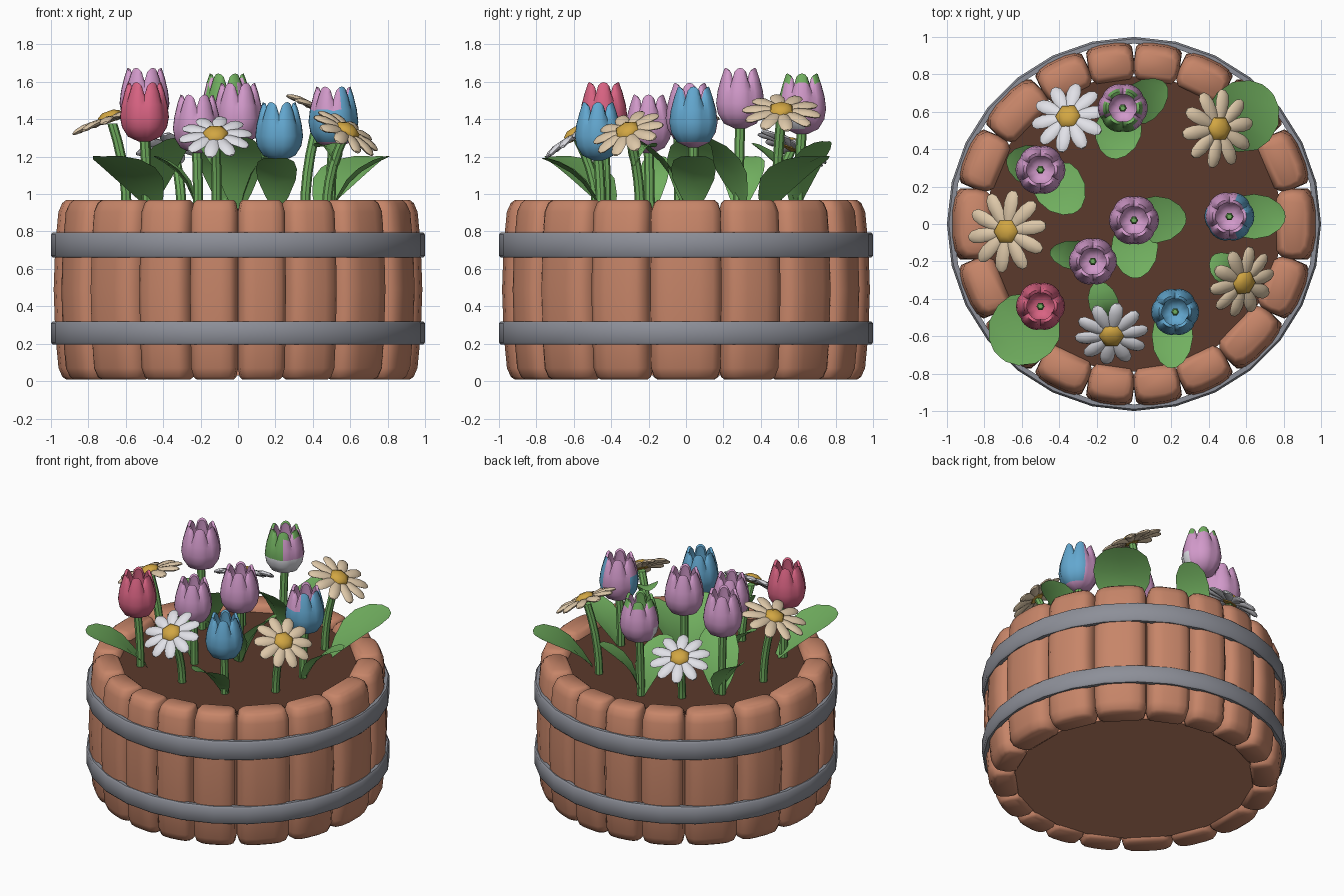
import bpy, bmesh
from math import sin, cos, pi, radians, sqrt
from mathutils import Vector, Matrix

cube = bpy.data.objects.get("Cube")
if cube:
    bpy.data.objects.remove(cube, do_unlink=True)


def material(name, rgb):
    m = bpy.data.materials.new(name)
    m.use_nodes = True
    color = (*rgb, 1)
    m.diffuse_color = color
    bsdf = m.node_tree.nodes["Principled BSDF"]
    bsdf.inputs["Base Color"].default_value = color
    bsdf.inputs["Roughness"].default_value = 0.8
    return m


WOOD = material("terracotta_wood", (0.57, 0.235, 0.14))
SOIL = material("dark_soil", (0.105, 0.042, 0.025))
METAL = material("grey_metal", (0.265, 0.275, 0.315))
GREEN = material("leaf_green", (0.165, 0.43, 0.115))
LILAC = material("lilac", (0.64, 0.32, 0.59))
ROSE = material("rose_red", (0.69, 0.125, 0.225))
BLUE = material("sky_blue", (0.125, 0.39, 0.63))
WHITE = material("white", (0.75, 0.75, 0.80))
CREAM = material("cream", (0.72, 0.57, 0.39))
YELLOW = material("yellow", (0.64, 0.38, 0.055))
GROUND = 0.92


def loft(bm, rings, mat=0, closed=True, caps=True):
    """Skin a list of rings, or open strips, with quads."""
    rows = [[bm.verts.new(p) for p in ring] for ring in rings]
    n = len(rows[0])
    faces = []
    for a, b in zip(rows, rows[1:]):
        for i in range(n if closed else n - 1):
            j = (i + 1) % n
            faces.append(bm.faces.new((a[i], a[j], b[j], b[i])))
    if closed and caps:
        faces += [bm.faces.new(rows[0][::-1]), bm.faces.new(rows[-1])]
    for f in faces:
        f.material_index = mat


def circle(r, z, n, x=0, y=0):
    return [Vector((x + r * cos(2 * pi * i / n), y + r * sin(2 * pi * i / n), z)) for i in range(n)]


def finish(name, bm, mats, angle=40, matrix=None):
    me = bpy.data.meshes.new(name)
    bm.to_mesh(me)
    bm.free()
    for m in mats:
        me.materials.append(m)
    ob = bpy.data.objects.new(name, me)
    bpy.context.collection.objects.link(ob)
    if matrix:
        ob.matrix_world = matrix
    bpy.ops.object.select_all(action='DESELECT')
    ob.select_set(True)
    bpy.context.view_layer.objects.active = ob
    bpy.ops.object.shade_smooth_by_angle(angle=radians(angle))


# Barrel staves: rounded wedges of uneven width, mirrored front to back and side to side
SECTION = [(-0.68, 0.97), (-0.32, 1), (0.32, 1), (0.68, 0.97), (0.92, 0.82), (1, 0.5), (1, 0.2),
           (0.85, 0), (-0.85, 0), (-1, 0.2), (-1, 0.5), (-0.92, 0.82)]
LEVELS = [(0.008, 0.62), (0.022, 0.84), (0.07, 1), (0.25, 1), (0.49, 1), (0.73, 1),
          (0.905, 1), (0.952, 0.84), (0.969, 0.62)]


def stave(start, end):
    mid, half = radians(start + end) / 2, radians(end - start) / 2
    bm = bmesh.new()
    rings = []
    for z, s in LEVELS:
        outer = 0.954 + 0.034 * (1 - ((z - 0.49) / 0.48) ** 2)
        ring = []
        for t, d in SECTION:
            r = 0.77 + (outer - 0.77) * (0.5 + (d - 0.5) * s)
            a = mid + half * t * (0.5 + 0.5 * s)
            ring.append((r * cos(a), r * sin(a), z))
        rings.append(ring)
    loft(bm, rings)
    finish("barrel_stave", bm, [WOOD], 50)


EDGES = [12.5, 33, 55.5, 73.7, 90]
for turn in (0, 180):
    stave(turn - EDGES[0], turn + EDGES[0])
    for lo, hi in zip(EDGES, EDGES[1:]):
        stave(turn + lo, turn + hi)
        stave(turn - hi, turn - lo)

# Soil surface and wooden base
bm = bmesh.new()
loft(bm, [circle(0.79, z, 44) for z in (GROUND - 0.04, GROUND)])
finish("soil", bm, [SOIL])
bm = bmesh.new()
loft(bm, [circle(0.79, z, 44) for z in (0.03, 0.07)])
finish("barrel_base", bm, [WOOD])

# Metal hoops
for low, high in ((0.195, 0.32), (0.66, 0.795)):
    bm = bmesh.new()
    profile = [(0.965, low), (0.99, low), (1, low + 0.012), (1, high - 0.012), (0.99, high), (0.965, high), (0.965, low)]
    loft(bm, [circle(r, z, 28) for r, z in profile], caps=False)
    bmesh.ops.remove_doubles(bm, verts=bm.verts[:], dist=0.0001)
    finish("metal_hoop", bm, [METAL])


def stem(x, y, top, r=0.027):
    bm = bmesh.new()
    a, c = Vector((x, y, GROUND - 0.01)), Vector(top)
    bend = Vector((x, y, (a.z + c.z) / 2))
    rings = []
    for i in range(6):
        t = i / 5
        p = a * (1 - t) ** 2 + bend * 2 * t * (1 - t) + c * t * t
        rings.append(circle(r, p.z, 8, p.x, p.y))
    loft(bm, rings)
    finish("flower_stem", bm, [GREEN])


# Tulip cups: outer wall curving in to six soft tips, then back down inside
CUP = [(0.03, 0, 0), (0.09, 0.028, 0), (0.122, 0.08, 0), (0.132, 0.135, 0), (0.124, 0.195, 0.15), (0.106, 0.245, 0.6),
       (0.09, 0.27, 1), (0.074, 0.262, 1), (0.082, 0.19, 0.2), (0.075, 0.12, 0), (0.035, 0.085, 0)]


def tulip(x, y, z, size, mats, rule=None):
    bm = bmesh.new()
    rings = []
    for r, h, f in CUP:
        ring = []
        for i in range(36):
            a = 2 * pi * i / 36
            tip = sqrt(abs(cos(3 * a)))
            rr = r * (0.95 + 0.06 * tip)
            ring.append((rr * cos(a), rr * sin(a), h + f * (0.07 * tip - 0.015)))
        rings.append(ring)
    loft(bm, rings)
    if rule:
        for f in bm.faces:
            f.material_index = rule(f.calc_center_median())
    # Pistil
    loft(bm, [circle(0.015, 0.07, 6), circle(0.022, 0.17, 6), circle(0.014, 0.19, 6)], len(mats))
    finish("tulip_cup", bm, mats + [GREEN], 45, Matrix.Translation((x, y, z)) @ Matrix.Scale(size, 4))
    stem(x * 0.97, y * 0.97, (x, y, z + 0.02))


def green_patch(c):
    if c.z < 0.11 and c.y < 0.02 and c.xy.length > 0.08:
        return 2
    tips = c.z > 0.29
    return int(tips or (c.z > 0.13 and c.y < -0.04 and c.x < 0.06))


def blue_patch(c):
    return int(c.xy.length > 0.09 and (c.x > 0.04 or (c.z < 0.17 and c.y < 0.04)))


tulip(-0.5, -0.44, 1.28, 0.98, [ROSE])
tulip(-0.5, 0.29, 1.35, 1, [LILAC])
tulip(-0.06, 0.62, 1.32, 1, [LILAC, GREEN, WHITE], green_patch)
tulip(0, 0.02, 1.27, 1, [LILAC])
tulip(-0.22, -0.2, 1.22, 0.96, [LILAC])
tulip(0.51, 0.04, 1.25, 1, [LILAC, BLUE], blue_patch)
tulip(0.22, -0.47, 1.18, 0.96, [BLUE])


# Daisies: ten thick, blunt petals around a faceted heart
def daisy(centre, facing, radius, mat):
    bm = bmesh.new()
    for k in range(10):
        turn = Matrix.Rotation(2 * pi * k / 10 + 0.15, 3, 'Z')
        rings = []
        for t, w, h in ((0.1, 0.02, 0.012), (0.4, 0.034, 0.015), (0.7, 0.039, 0.016), (0.9, 0.032, 0.014), (1, 0.014, 0.006)):
            lift = 0.015 * sin(pi * t) - 0.008
            rings.append([turn @ Vector((radius * t, w * cos(a * pi / 4), lift + h * sin(a * pi / 4)))
                          for a in range(8)])
        loft(bm, rings)
    loft(bm, [circle(r, z, 6) for r, z in ((0.05, -0.015), (0.07, 0.01), (0.064, 0.028), (0.03, 0.045))], 1)
    c = Vector(centre)
    n = Vector(facing).normalized()
    spin = Vector((0, 0, 1)).rotation_difference(n).to_matrix().to_4x4()
    finish("daisy_head", bm, [mat, YELLOW], 45, Matrix.Translation(c) @ spin)
    foot = c - n * 0.16
    stem(foot.x * 0.95, foot.y * 0.95, c - n * 0.025)


daisy((-0.35, 0.57, 1.25), (-0.2, 0.42, 0.9), 0.2, WHITE)
daisy((0.45, 0.51, 1.44), (0.45, 0, 0.89), 0.21, CREAM)
daisy((-0.68, -0.04, 1.4), (-0.33, 0, 0.94), 0.22, CREAM)
daisy((0.58, -0.31, 1.33), (0.5, -0.32, 0.8), 0.195, CREAM)
daisy((-0.12, -0.59, 1.31), (0, -0.55, 0.83), 0.195, WHITE)


# Leaves: broad arched blades folded along the middle, from foot to tip
def leaf(x, y, tip_x, tip_y, tip_z, width, foot_z=GROUND - 0.02):
    bm = bmesh.new()
    a, b = Vector((x, y, foot_z)), Vector((tip_x, tip_y, tip_z))
    along = b - a
    side = along.cross(Vector((0, 0, 1))).normalized()
    up = side.cross(along).normalized()
    rows = []
    for t, w in ((0, 0.15), (0.2, 0.58), (0.42, 0.92), (0.62, 1), (0.82, 0.88), (0.95, 0.56), (1, 0.22)):
        p = a + along * t + up * 0.05 * sin(pi * t)
        rows.append([p + side * s * w * width / 2 + up * 0.025 * abs(s) * w for s in (-1, 0, 1)])
    loft(bm, rows, closed=False)
    finish("leaf", bm, [GREEN], 50)


leaf(-0.44, -0.4, -0.72, -0.71, 1.2, 0.38)
leaf(0.44, 0.42, 0.72, 0.72, 1.2, 0.38)
leaf(-0.05, 0.58, 0.17, 0.75, 1.28, 0.22)
leaf(-0.06, 0.6, -0.12, 0.35, 1.27, 0.25)
leaf(-0.48, 0.3, -0.3, 0.07, 1.3, 0.27)
leaf(-0.47, 0.29, -0.68, 0.35, 1.2, 0.22)
leaf(0.01, 0.02, 0.28, 0.03, 1.3, 0.25)
leaf(0, 0, 0.01, -0.29, 1.3, 0.25)
leaf(-0.22, -0.18, -0.45, -0.15, 1.2, 0.16)
leaf(0.5, 0.04, 0.81, 0.04, 1.2, 0.24)
leaf(0.21, -0.45, 0.2, -0.77, 1.19, 0.22)
leaf(0.53, -0.28, 0.42, -0.17, 1.25, 0.16, 1.15)
leaf(-0.13, -0.52, -0.2, -0.31, 1.28, 0.16, 1.15)
